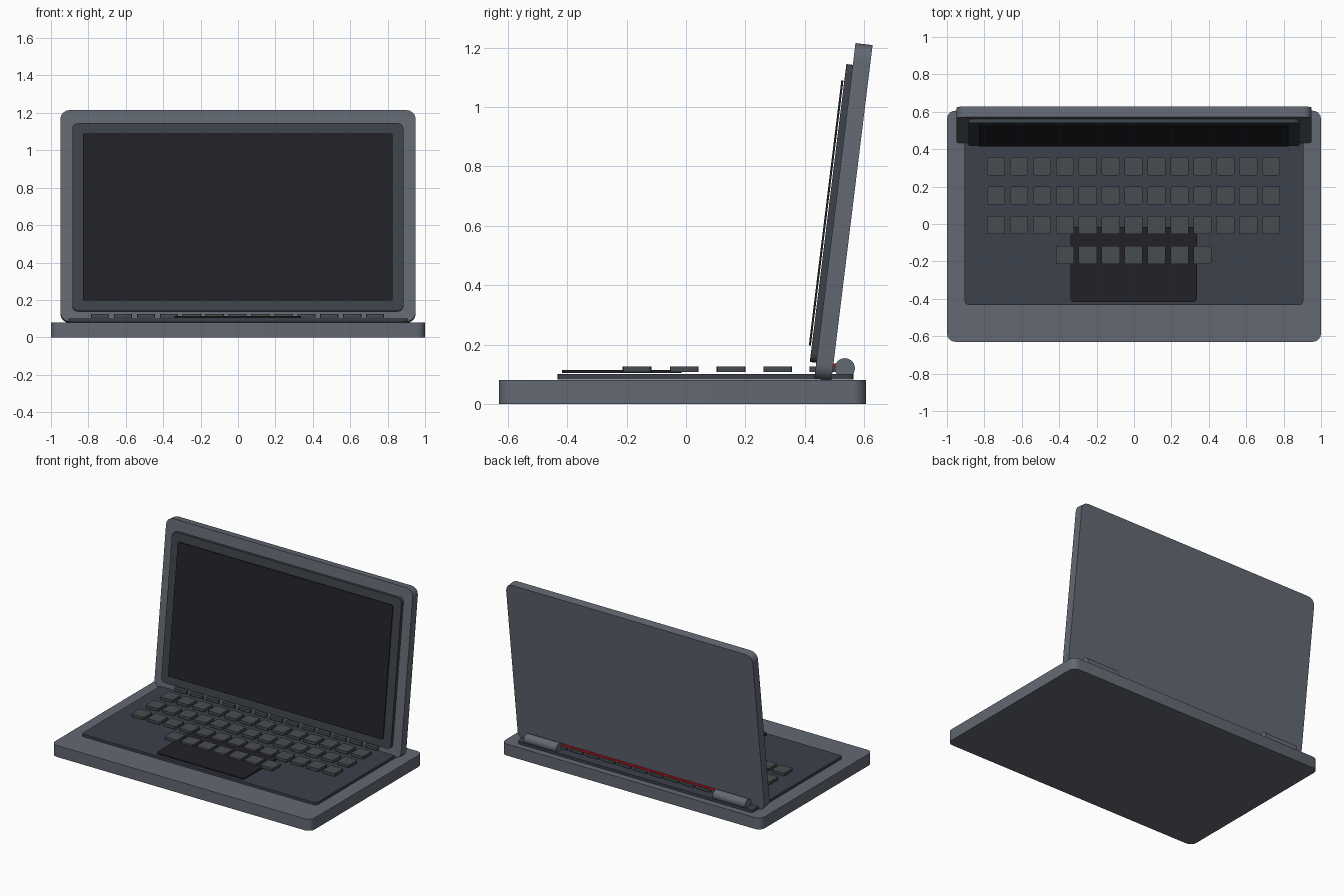
import bpy, bmesh
from math import radians
from mathutils import Matrix

if "Cube" in bpy.data.objects:
    bpy.data.objects.remove(bpy.data.objects["Cube"])


def material(name, rgb):
    m = bpy.data.materials.new(name)
    m.diffuse_color = (*rgb, 1)
    m.use_nodes = True
    m.node_tree.nodes["Principled BSDF"].inputs["Base Color"].default_value = m.diffuse_color
    return m


CASE = material("case_grey", (0.125, 0.14, 0.17))
DECK = material("deck_grey", (0.045, 0.052, 0.07))
BEZEL = material("bezel_grey", (0.045, 0.055, 0.068))
KEY = material("key_grey", (0.066, 0.073, 0.08))
BLACK = material("glossy_black", (0.016, 0.015, 0.02))
RED = material("red", (0.6, 0.01, 0.02))


def finish(name, bm, mat, frame=Matrix()):
    mesh = bpy.data.meshes.new(name)
    bm.to_mesh(mesh)
    bm.free()
    mesh.materials.append(mat)
    ob = bpy.data.objects.new(name, mesh)
    ob.matrix_world = frame
    bpy.context.collection.objects.link(ob)
    bpy.context.view_layer.objects.active = ob
    bpy.ops.object.select_all(action='DESELECT')
    ob.select_set(True)
    bpy.ops.object.shade_smooth_by_angle(angle=radians(35))
    return ob


def plate(name, x, y, z, radius, mat, frame=Matrix(), segments=4):
    """Box between the given limits, with the four corners rounded in plan."""
    bm = bmesh.new()
    size = [b - a for a, b in (x, y, z)]
    mid = [(a + b) / 2 for a, b in (x, y, z)]
    bmesh.ops.create_cube(bm, size=1, matrix=Matrix.Translation(mid) @ Matrix.Diagonal((*size, 1)))
    if radius:
        upright = [e for e in bm.edges if abs(e.verts[0].co.z - e.verts[1].co.z) > 1e-6]
        bmesh.ops.bevel(bm, geom=upright, offset=radius, segments=segments,
                        profile=0.5, affect='EDGES')
    return finish(name, bm, mat, frame)


# Base, keyboard deck and trackpad
plate("base", (-1, 1), (-0.63, 0.606), (0, 0.08), 0.045, CASE)
plate("keyboard_deck", (-0.905, 0.905), (-0.432, 0.565), (0.082, 0.1), 0.02, DECK)
plate("trackpad", (-0.34, 0.336), (-0.417, -0.015), (0.104, 0.114), 0.02, BLACK)

# Keys: four full rows and a short front row
PITCH, HALF = 0.1225, 0.0485
for row, (cy, count) in enumerate([(0.464, 13), (0.309, 13), (0.152, 13), (-0.006, 13), (-0.165, 7)]):
    for i in range(count):
        cx = (i - (count - 1) / 2) * PITCH - 0.002
        plate(f"key_{row}_{i}", (cx - HALF, cx + HALF), (cy - HALF, cy + HALF),
              (0.107, 0.126), 0.008, KEY, segments=2)

# Lid assembly: local y runs up the lid, local z points out of the screen
lid_frame = Matrix.Translation((0, 0.432, 0.084)) @ Matrix.Rotation(radians(83), 4, 'X')
plate("lid", (-0.95, 0.95), (0, 1.14), (-0.058, 0), 0.05, CASE, lid_frame)
plate("screen_bezel", (-0.886, 0.884), (0.055, 1.066), (0, 0.022), 0.03, BEZEL, lid_frame)
plate("screen", (-0.83, 0.826), (0.11, 1.01), (0.025, 0.032), 0.01, BLACK, lid_frame)

# Red strip behind the lid
plate("rear_strip", (-0.65, 0.65), (0.47, 0.505), (0.122, 0.136), 0, RED)

# Hinge barrels
for side, sx in (("left", -1), ("right", 1)):
    bm = bmesh.new()
    bmesh.ops.create_cone(bm, cap_ends=True, segments=24, radius1=0.034, radius2=0.034, depth=0.25,
                          matrix=Matrix.Translation((sx * 0.728, 0.535, 0.12)) @ Matrix.Rotation(radians(90), 4, 'Y'))
    finish(f"hinge_{side}", bm, CASE)
